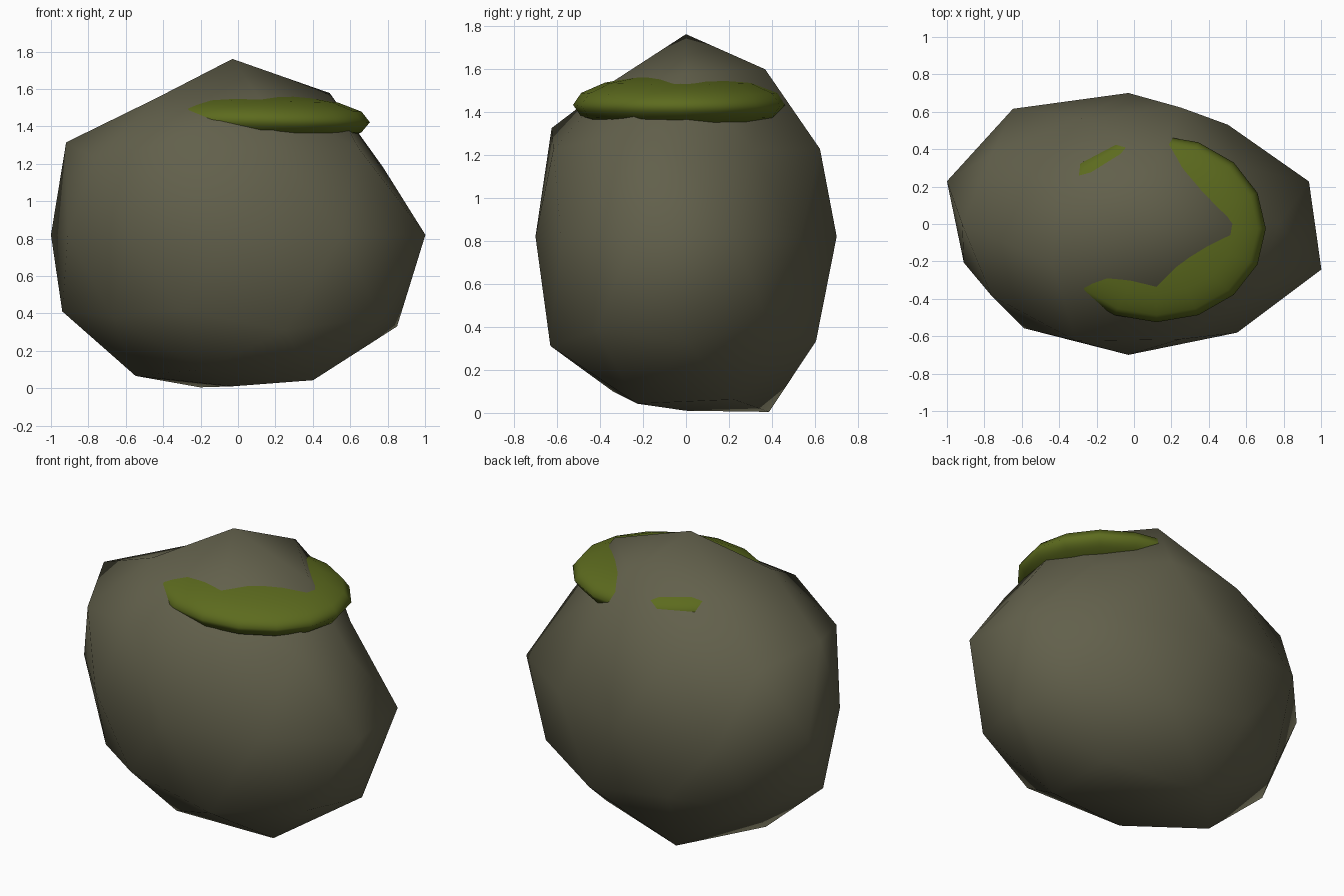
import bpy, math

if "Cube" in bpy.data.objects:
    bpy.data.objects.remove(bpy.data.objects["Cube"])

CENTRE = (-0.03, 0.0, 0.82)
SIZE = (1.0, 0.725, 0.9)

# Radial bumps for each ring of the rock, top to bottom, ordered by angle from +x
BUMPS = [
    [1.045],
    [.99, 1.015, .88, .955, .94],
    [.85, .96, 1.045, 1.065, .98],
    [.90, 1.01, 1.0, 1.01, 1.0],
    [1.015, .905, .966, 1.05, 1.02, .925, .95, .965, .99, 1.085],
    [1.0, 1.0, 1.017, 1.0, 1.09],
    [1.035, 1.03, 1.0, .93, 1.075],
    [.99, 1.065, .985, .94, 1.015],
    [.90],
]


def material(name, rgb):
    m = bpy.data.materials.new(name)
    m.diffuse_color = (*rgb, 1)
    m.use_nodes = True
    m.node_tree.nodes["Principled BSDF"].inputs["Base Color"].default_value = m.diffuse_color
    return m


def finish(name, mat):
    ob = bpy.context.object
    ob.name = name
    ob.data.materials.append(mat)
    bpy.ops.object.shade_smooth()
    return ob


def ring_key(v):
    angle = round(math.degrees(math.atan2(v.co.y, v.co.x))) % 360
    return (-round(v.co.z, 2) + 0.0, angle)


stone = material("grey brown stone", (0.122, 0.117, 0.071))
moss_green = material("moss green", (0.108, 0.146, 0.013))

# Boulder: coarse icosphere with uneven radius
bpy.ops.mesh.primitive_ico_sphere_add(subdivisions=2, radius=1)
boulder = finish("boulder", stone)
factors = [f for ring in BUMPS for f in ring]
for v, f in zip(sorted(boulder.data.vertices, key=ring_key), factors):
    v.co = [c + s * f * p for c, s, p in zip(CENTRE, SIZE, v.co)]

# Moss: flattened cushion draped over the right shoulder of the rock
bpy.ops.mesh.primitive_uv_sphere_add(segments=16, ring_count=8, radius=1,
                                     location=(0.12, -0.025, 1.432),
                                     rotation=(0, math.radians(1), 0))
moss = finish("moss_patch", moss_green)
moss.scale = (0.585, 0.5, 0.145)
